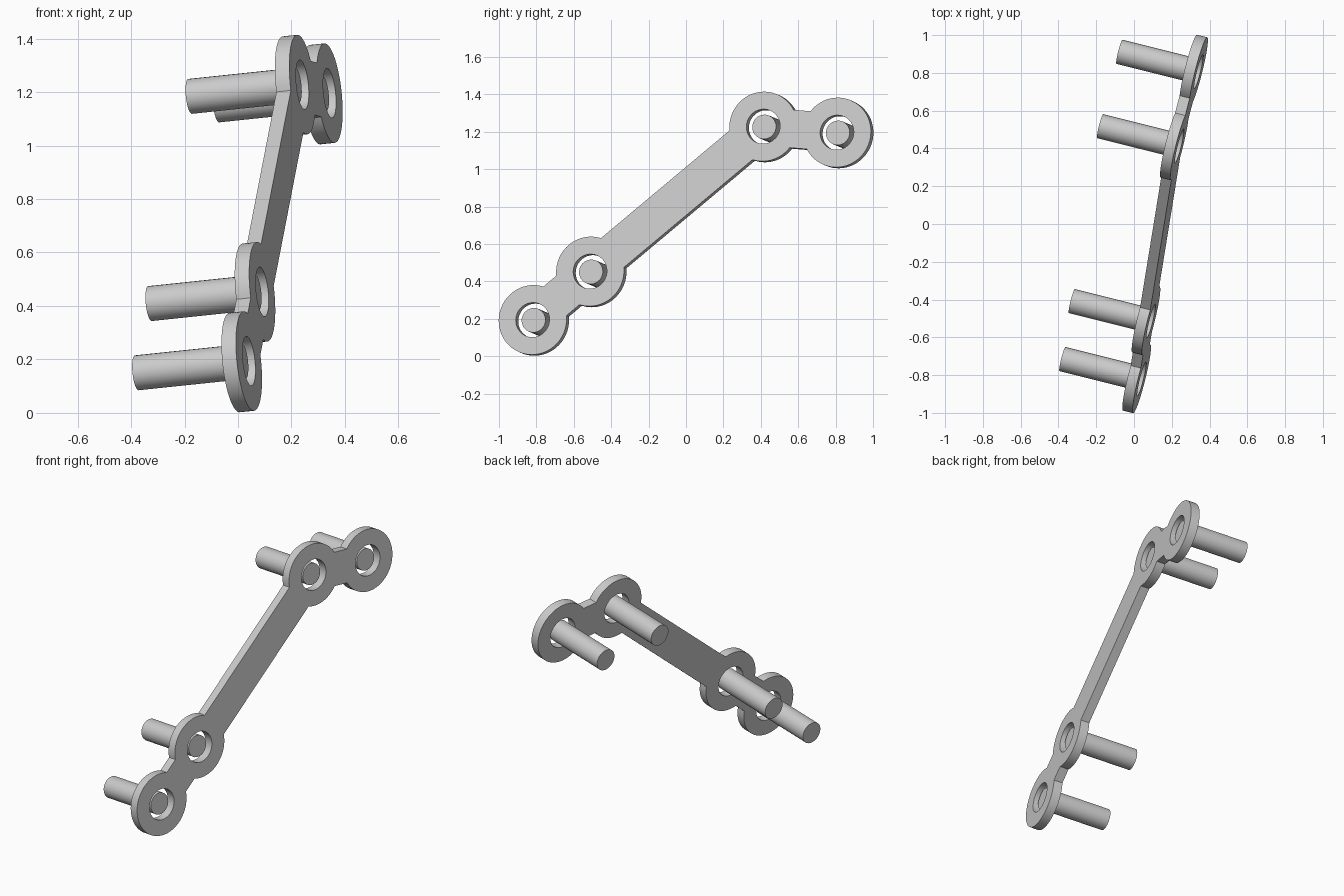
import bpy, bmesh
from math import asin, atan2, cos, sin, pi, tau
from mathutils import Matrix, Vector

cube = bpy.data.objects.get("Cube")
if cube:
    bpy.data.objects.remove(cube, do_unlink=True)

RING_R, HOLE_R, PEG_R = 0.187, 0.093, 0.066
BAR_HALF, THICK = 0.102, 0.056
PEG_INSET, PEG_LEN = 0.02, 0.415

# Ring centres (y, z) on the tilted front plane of the plate
normal = Vector((1, -0.25, 0.105)).normalized()
anchor = Vector((0.041, -0.82, 0.194))


def on_plane(y, z):
    dy, dz = y - anchor.y, z - anchor.z
    return Vector((anchor.x - (normal.y * dy + normal.z * dz) / normal.x, y, z))


centres = [on_plane(*p) for p in
           ((-0.82, 0.194), (-0.513, 0.453), (0.413, 1.228), (0.807, 1.196))]

# Local frame: z along the plate normal, x along the plate
axis_u = (centres[-1] - centres[0]).normalized()
axis_v = normal.cross(axis_u)
frame = Matrix((axis_u, axis_v, normal)).transposed().to_4x4()
flat = [Vector(((c - anchor).dot(axis_u), (c - anchor).dot(axis_v))) for c in centres]


def arc(centre, radius, start, span, steps):
    return [centre + radius * Vector((cos(start + span * i / steps),
                                      sin(start + span * i / steps)))
            for i in range(steps + 1)]


def heading(a, b):
    d = flat[b] - flat[a]
    return atan2(d.y, d.x)


def add_spline(curve, points):
    spline = curve.splines.new('POLY')
    spline.points.add(len(points) - 1)
    for sp, p in zip(spline.points, points):
        sp.co = (p.x, p.y, 0, 1)
    spline.use_cyclic_u = True


def smooth(obj):
    bpy.ops.object.select_all(action='DESELECT')
    obj.select_set(True)
    bpy.context.view_layer.objects.active = obj
    bpy.ops.object.shade_smooth_by_angle(angle=pi / 6)


# Plate outline: walk along the rings and back, joining the arcs with straight bars
curve = bpy.data.curves.new("link_plate", 'CURVE')
curve.dimensions = '2D'
curve.fill_mode = 'BOTH'
curve.extrude = THICK / 2
walk = [0, 1, 2, 3, 2, 1]
gap = asin(BAR_HALF / RING_R)
outline = []
for k, i in enumerate(walk):
    start = heading(i, walk[k - 1]) + gap
    span = (heading(i, walk[(k + 1) % len(walk)]) - gap - start) % tau
    outline += arc(flat[i], RING_R, start, span, max(4, round(span / tau * 64)))
add_spline(curve, outline)

# Round holes
for c in flat:
    add_spline(curve, arc(c, HOLE_R, 0, tau, 40)[:-1])

plate_curve = bpy.data.objects.new("link_plate_curve", curve)
bpy.context.collection.objects.link(plate_curve)
bpy.context.view_layer.update()
mesh = bpy.data.meshes.new_from_object(
    plate_curve.evaluated_get(bpy.context.evaluated_depsgraph_get()))
bpy.data.objects.remove(plate_curve, do_unlink=True)
bm = bmesh.new()
bm.from_mesh(mesh)
bmesh.ops.remove_doubles(bm, verts=bm.verts, dist=0.0001)
bmesh.ops.recalc_face_normals(bm, faces=bm.faces)
bm.to_mesh(mesh)
bm.free()
plate = bpy.data.objects.new("link_plate", mesh)
bpy.context.collection.objects.link(plate)
plate.matrix_world = Matrix.Translation(anchor - normal * THICK / 2) @ frame
smooth(plate)

# Pegs standing loose in the holes and reaching out behind the plate
names = ("lower_front_peg", "lower_rear_peg", "upper_front_peg", "upper_rear_peg")
for name, c in zip(names, centres):
    bpy.ops.mesh.primitive_cylinder_add(vertices=20, radius=PEG_R, depth=PEG_LEN)
    peg = bpy.context.object
    peg.name = name
    peg.matrix_world = Matrix.Translation(c - normal * (PEG_INSET + PEG_LEN / 2)) @ frame
    smooth(peg)
